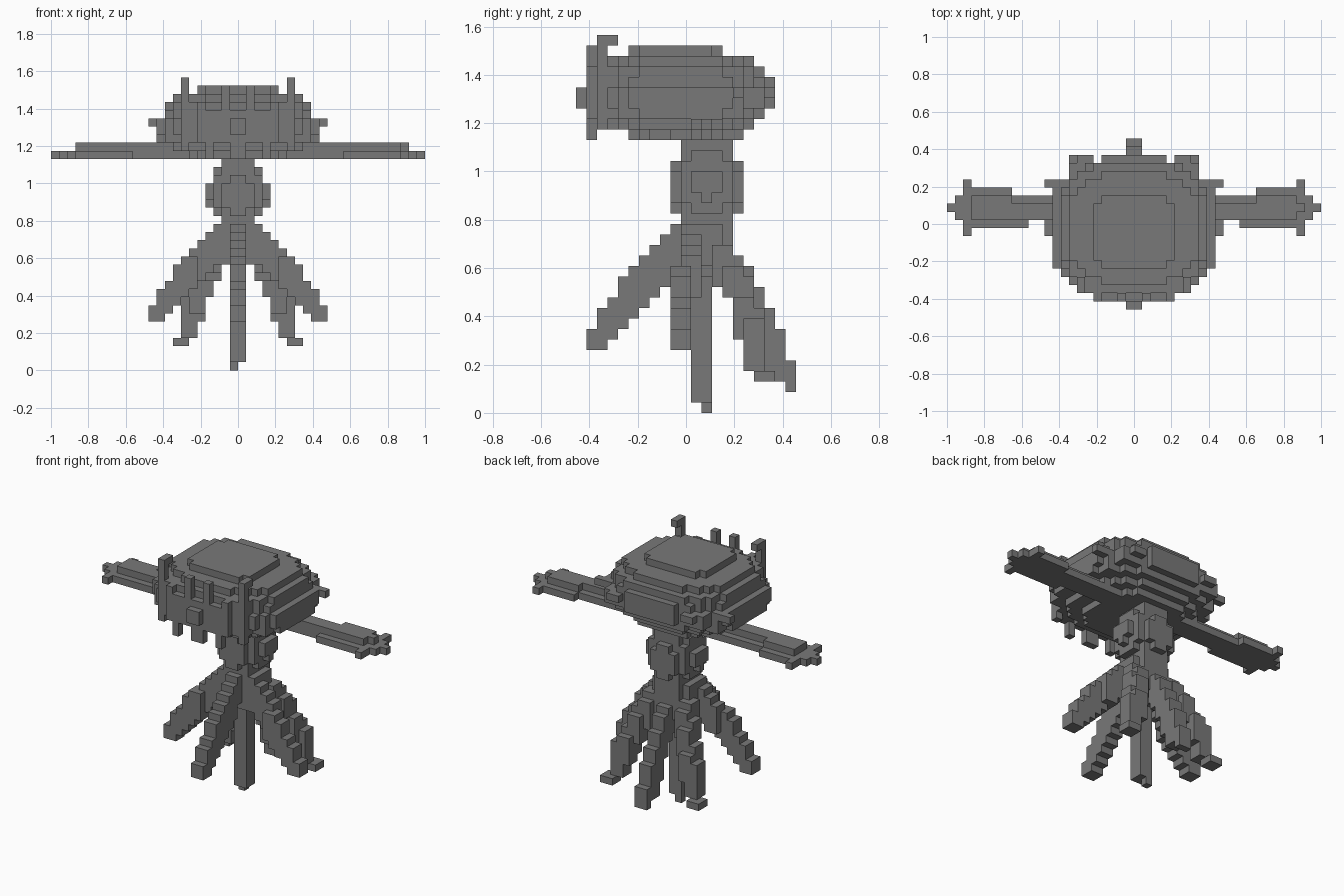
import bpy
import bmesh
from itertools import product
from mathutils import Vector

if "Cube" in bpy.data.objects:
    bpy.data.objects.remove(bpy.data.objects["Cube"], do_unlink=True)

CELL = 2 / 46
MID_ROW = 10.5

grey = bpy.data.materials.new("dark_grey")
grey.use_nodes = True
colour = (0.19, 0.19, 0.19, 1)
grey.diffuse_color = colour
grey.node_tree.nodes["Principled BSDF"].inputs["Base Color"].default_value = colour


def box(x, y, z):
    """Cells in inclusive column, row and layer spans."""
    return set(product(*(range(a, b + 1) for a, b in (x, y, z))))


def mirrored(cells):
    return cells | {(-1 - i, j, k) for i, j, k in cells}


def both(x, y, z):
    return mirrored(box(x, y, z))


def oval(half, row0, row1, layer):
    """One rounded slab of cells."""
    mid, ry = (row0 + row1 + 1) / 2, (row1 - row0 + 1) / 2
    return {(i, j, layer) for i in range(-half, half) for j in range(row0, row1 + 1)
            if (abs(i + 0.5) / (half + 0.1)) ** 2.6 + (abs(j + 0.5 - mid) / ry) ** 2.6 <= 1.03}


def limb(points, size):
    """Sweep a block of cells along a path."""
    cells = set()
    for a, b in zip(points, points[1:]):
        a, b = Vector(a), Vector(b)
        steps = int((b - a).length * 2) + 1
        for s in range(steps + 1):
            p = a.lerp(b, s / steps) - Vector(size) / 2
            low = [int(c + 100.5) - 100 for c in p]
            cells |= box(*((c, c + n - 1) for c, n in zip(low, size)))
    return cells


parts = {}

# Head: stacked oval layers, narrow at top and bottom
head = set()
layers = [(6, 5, 15), (8, 3, 16), (10, 2, 17), (10, 1, 18), (10, 1, 18),
          (9, 1, 18), (9, 2, 17), (8, 3, 16)]
for n, (half, row0, row1) in enumerate(layers):
    head |= oval(half, row0, row1, 26 + n)
head |= both((0, 4), (6, 12), (34, 34)) | both((0, 3), (5, 13), (34, 34))
head |= both((5, 6), (16, 18), (30, 30)) | both((5, 7), (16, 17), (29, 30))
head -= both((4, 4), (18, 18), (26, 34))
parts["head"] = head
parts["ear_nubs"] = both((9, 10), (15, 15), (30, 30))

# Face: flat mask, nose, teeth, crown spikes and hooked horns
parts["mask"] = both((0, 4), (1, 1), (28, 31)) | both((0, 6), (2, 2), (28, 32))
parts["nose"] = both((0, 0), (0, 0), (29, 30))
parts["teeth"] = both((3, 3), (1, 1), (26, 27)) | both((0, 0), (1, 1), (26, 27))
parts["crown_spikes"] = both((1, 1), (1, 1), (32, 34)) | both((4, 4), (1, 1), (32, 32))
parts["horns"] = both((6, 6), (2, 2), (27, 35)) | both((6, 6), (3, 3), (35, 35))

# Arms: flat bars with a raised ridge and pointed hands
parts["arms"] = (both((0, 12), (11, 13), (26, 26)) | both((13, 14), (10, 13), (26, 26))
                 | both((15, 19), (10, 14), (26, 26))
                 | both((5, 14), (11, 12), (27, 27)) | both((15, 19), (11, 13), (27, 27)))
parts["hands"] = (both((20, 20), (9, 15), (26, 26)) | both((21, 21), (11, 13), (26, 26))
                  | both((22, 22), (12, 12), (26, 26)) | box((20, 20), (12, 12), (27, 27)))

# Body: neck, rounded torso and hips
parts["neck"] = both((0, 1), (10, 14), (24, 25))
parts["torso"] = (both((0, 1), (10, 14), (19, 24))
                  | both((2, 2), (11, 13), (19, 24)) | both((2, 2), (10, 14), (20, 23))
                  | both((0, 0), (9, 15), (19, 23)) | both((1, 1), (9, 15), (20, 22))
                  | both((3, 3), (11, 13), (21, 22)) | both((3, 3), (12, 12), (20, 22)))
parts["hips"] = both((0, 1), (10, 14), (16, 18)) | both((0, 1), (10, 13), (13, 15))

# Legs: one straight support and a ring of splayed ones
parts["centre_leg"] = both((0, 0), (11, 12), (1, 14)) | box((-1, -1), (12, 12), (0, 0))
parts["front_leg"] = (limb([(0, 3, 8.5), (0, 10, 16.5)], (2, 2, 3))
                      | both((0, 0), (1, 2), (6, 7)))
parts["side_legs"] = mirrored(limb([(9, 10, 8.5), (2, 11, 16)], (2, 2, 3))
                              | box((9, 10), (9, 10), (6, 7)))
parts["back_leg"] = (limb([(0, 18.5, 6), (0, 17, 10.5), (0, 13, 16)], (2, 2, 3))
                     | both((0, 0), (18, 19), (3, 5)) | both((0, 0), (20, 20), (2, 4)))
parts["back_side_legs"] = mirrored(limb([(6, 17, 6.5), (4, 16, 11), (2, 13, 16)], (2, 2, 3))
                                   | box((5, 6), (16, 17), (4, 5)) | box((6, 7), (17, 18), (3, 3)))

# Turn each part's cells into one mesh of its outer faces
everything = set().union(*parts.values())
used = set()
for name, cells in parts.items():
    cells = cells - used
    used |= cells
    bm = bmesh.new()
    corners = {}

    def corner(p):
        if p not in corners:
            corners[p] = bm.verts.new((p[0] * CELL, (p[1] - MID_ROW) * CELL, p[2] * CELL))
        return corners[p]

    for cell in sorted(cells):
        for axis, side in product(range(3), (0, 1)):
            step = [0, 0, 0]
            step[axis] = 2 * side - 1
            if tuple(c + s for c, s in zip(cell, step)) in everything:
                continue
            quad = []
            for u, v in ((0, 0), (1, 0), (1, 1), (0, 1)):
                p = list(cell)
                p[axis] += side
                p[(axis + 1) % 3] += u
                p[(axis + 2) % 3] += v
                quad.append(corner(tuple(p)))
            bm.faces.new(quad if side else quad[::-1])
    bmesh.ops.dissolve_limit(bm, angle_limit=0.01, verts=bm.verts[:], edges=bm.edges[:])
    mesh = bpy.data.meshes.new(name)
    bm.to_mesh(mesh)
    bm.free()
    mesh.materials.append(grey)
    bpy.context.collection.objects.link(bpy.data.objects.new(name, mesh))
